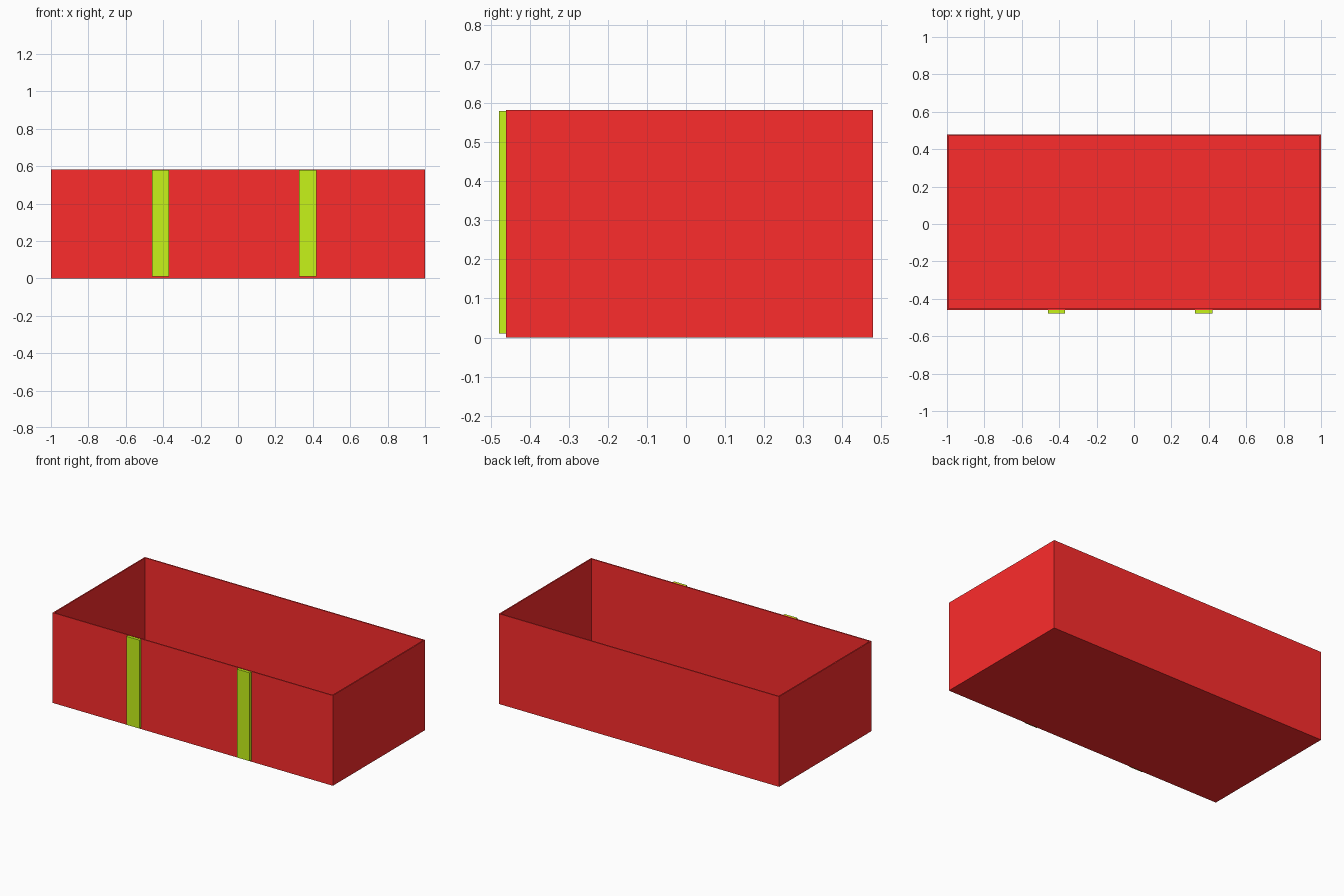
import bpy, bmesh
from mathutils import Vector

if "Cube" in bpy.data.objects:
    bpy.data.objects.remove(bpy.data.objects["Cube"])


def material(name, color):
    m = bpy.data.materials.new(name)
    m.diffuse_color = color
    m.use_nodes = True
    m.node_tree.nodes["Principled BSDF"].inputs["Base Color"].default_value = m.diffuse_color
    return m


def box(name, lo, hi, mat, open_top=False):
    lo, hi = Vector(lo), Vector(hi)
    bm = bmesh.new()
    bmesh.ops.create_cube(bm, size=1)
    for v in bm.verts:
        v.co = Vector([(lo[i] + hi[i]) / 2 + v.co[i] * (hi[i] - lo[i]) for i in range(3)])
    if open_top:
        bm.normal_update()
        top = [f for f in bm.faces if f.normal.z > 0.9]
        bmesh.ops.delete(bm, geom=top, context='FACES_ONLY')
    mesh = bpy.data.meshes.new(name)
    bm.to_mesh(mesh)
    bm.free()
    mesh.materials.append(mat)
    ob = bpy.data.objects.new(name, mesh)
    bpy.context.collection.objects.link(ob)
    return ob


red = material("red", (0.98, 0.025, 0.025, 1))
lime = material("lime", (0.57, 0.90, 0.01, 1))

# Open-topped bin with thin walls growing inward
shell = box("bin_shell", (-1, -0.461, 0), (1, 0.479, 0.582), red, open_top=True)
solid = shell.modifiers.new("walls", 'SOLIDIFY')
solid.thickness = 0.008
solid.offset = -1
solid.use_even_offset = True

# Two vertical strips on the front wall
for side, x in (("left", -0.415), ("right", 0.373)):
    box(f"front_strip_{side}", (x - 0.046, -0.479, 0.01), (x + 0.046, -0.461, 0.58), lime)
